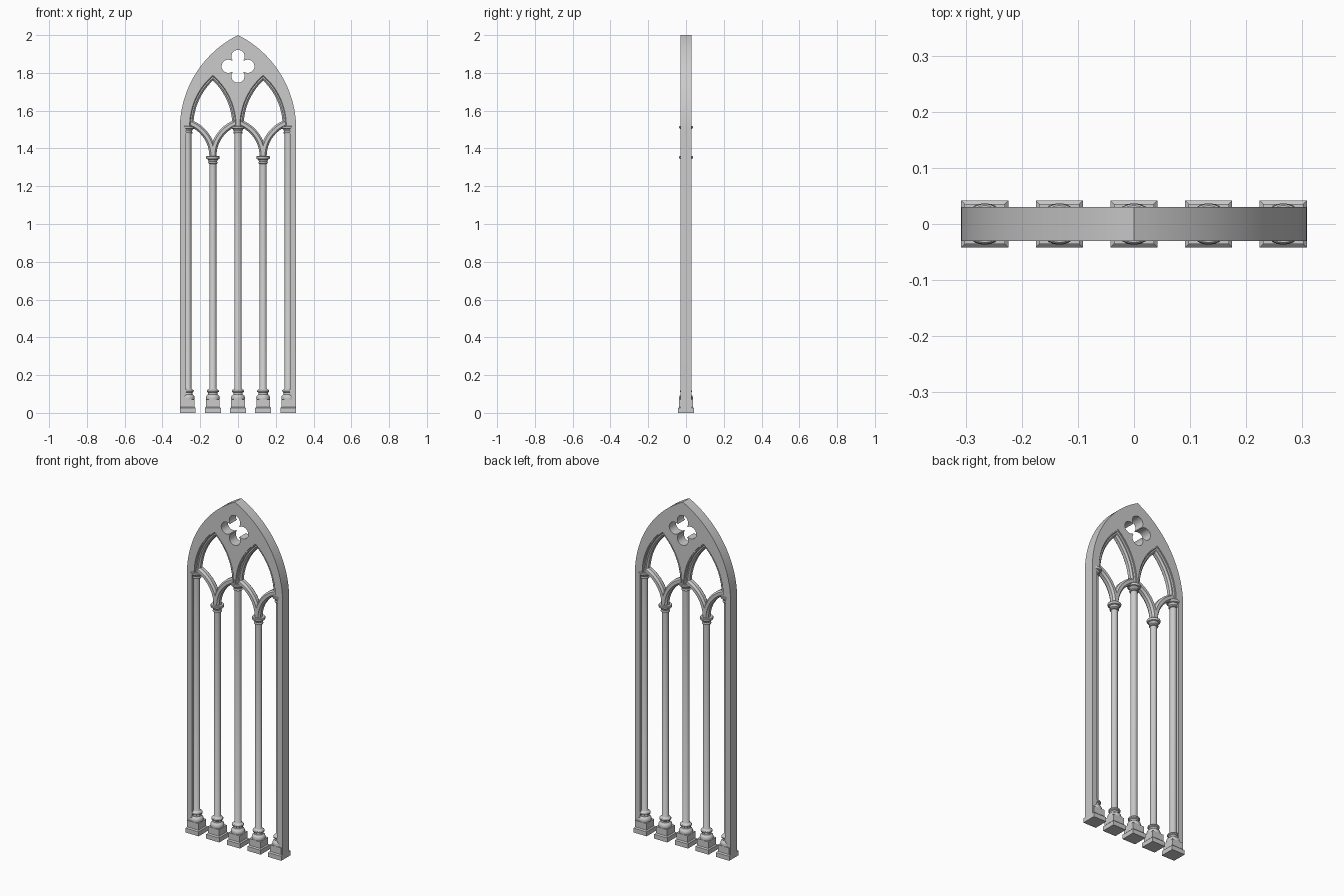
import bpy, bmesh
from math import sin, cos, acos, pi, radians

if "Cube" in bpy.data.objects:
    bpy.data.objects.remove(bpy.data.objects["Cube"])

BAY = 0.133            # spacing of the columns
SPRING = 1.52          # top of the tall capitals
LOW = 1.36             # top of the low capitals
SUB_C, SUB_R = 0.227, 0.355   # sub-arch centre offset and radius


def finish(name, bm, angle=35):
    bmesh.ops.remove_doubles(bm, verts=bm.verts, dist=1e-5)
    bmesh.ops.recalc_face_normals(bm, faces=bm.faces)
    me = bpy.data.meshes.new(name)
    bm.to_mesh(me)
    bm.free()
    ob = bpy.data.objects.new(name, me)
    bpy.context.collection.objects.link(ob)
    bpy.ops.object.select_all(action='DESELECT')
    ob.select_set(True)
    bpy.context.view_layer.objects.active = ob
    bpy.ops.object.shade_smooth_by_angle(angle=radians(angle))
    return ob


def arc(cx, cz, r, a0, a1, n):
    return [(cx + r * cos(a0 + (a1 - a0) * i / n),
             cz + r * sin(a0 + (a1 - a0) * i / n)) for i in range(n + 1)]


def plate(name, loops, depth):
    """Filled flat outline with holes, extruded along y."""
    cu = bpy.data.curves.new(name, 'CURVE')
    cu.dimensions, cu.fill_mode, cu.extrude = '2D', 'BOTH', depth
    for pts in loops:
        sp = cu.splines.new('POLY')
        sp.points.add(len(pts) - 1)
        for p, (x, z) in zip(sp.points, pts):
            p.co = (x, z, 0, 1)
        sp.use_cyclic_u = True
    tmp = bpy.data.objects.new(name + "_outline", cu)
    bpy.context.collection.objects.link(tmp)
    me = bpy.data.meshes.new_from_object(
        tmp.evaluated_get(bpy.context.evaluated_depsgraph_get()))
    bm = bmesh.new()
    bm.from_mesh(me)
    for v in bm.verts:
        x, z, y = v.co
        v.co = (x, -y, z)
    bpy.data.objects.remove(tmp)
    bpy.data.curves.remove(cu)
    bpy.data.meshes.remove(me)
    return finish(name, bm)


def half_arch(bm, cx, cz, section, x_end, axis, side, n=16):
    """Sweep an (r, y) section from the springing to the plane x = x_end.
    Coordinates are relative to axis; side = -1 mirrors about it."""
    rings = []
    for i in range(n + 1):
        ring = []
        for r, y in section:
            a = acos((x_end - cx) / r) * i / n
            ring.append(bm.verts.new((axis + side * (cx + r * cos(a)), y, cz + r * sin(a))))
        rings.append(ring)
    m = len(section)
    for a, b in zip(rings, rings[1:]):
        for j in range(m):
            bm.faces.new((a[j], a[(j + 1) % m], b[(j + 1) % m], b[j]))
    bm.faces.new(rings[0])
    bm.faces.new(rings[-1])


def column(name, x, top):
    prof = [(0, .066), (.035, .068), (.037, .08), (.034, .09), (.025, .098), (.025, .107),
            (.031, .111), (.032, .117), (.029, .122), (.022, .125), (.0185, .13)]
    prof += [(r, top + dz) for r, dz in
             [(.0185, -.042), (.024, -.040), (.025, -.036), (.023, -.032), (.022, -.028),
              (.027, -.018), (.034, -.015), (.036, -.010), (.036, -.003), (.033, 0), (0, 0)]]
    bm = bmesh.new()
    vs = [bm.verts.new((r, 0, z)) for r, z in prof]
    es = [bm.edges.new(e) for e in zip(vs, vs[1:])]
    bmesh.ops.spin(bm, geom=vs + es, cent=(0, 0, 0), axis=(0, 0, 1),
                   angle=2 * pi, steps=24)
    bmesh.ops.translate(bm, verts=bm.verts, vec=(x, 0, 0))
    finish(name, bm)


def plinth(name, x):
    bm = bmesh.new()
    # stepped square block with a chamfered step
    rows = [(.042, 0), (.042, .026), (.036, .032), (.036, .07)]
    loops = [[bm.verts.new((x + sx * h, sy * h, z)) for sx, sy in
              ((-1, -1), (1, -1), (1, 1), (-1, 1))] for h, z in rows]
    for a, b in zip(loops, loops[1:]):
        for j in range(4):
            bm.faces.new((a[j], a[(j + 1) % 4], b[(j + 1) % 4], b[j]))
    bm.faces.new(loops[0])
    bm.faces.new(loops[-1])
    finish(name, bm, 25)


# Frame: outer pointed arch, jambs, sub-arch cut-outs and quatrefoil hole
oc, orad = 0.248, 0.556
half = arc(-oc, 2 - (orad**2 - oc**2) ** .5, orad, acos(oc / orad), 0, 24)
half += [(.308, 0), (.276, 0), (.276, SPRING - .01)]
end = acos(SUB_C / SUB_R)
half += arc(BAY - SUB_C, SPRING, SUB_R, 0, end, 18)
half += arc(BAY + SUB_C, SPRING, SUB_R, pi - end, pi, 18)[1:]
outline = half + [(-x, z) for x, z in reversed(half) if x > 1e-6]
foil = []
for k in range(4):
    a = k * pi / 2
    foil += arc(.052 * cos(a), 1.835 + .052 * sin(a), .035,
                a - radians(125), a + radians(125), 20)
plate("tracery_frame", [outline, foil], .03)

# Stepped mouldings lining the two sub-arches
front = [(.360, -.026), (.350, -.024), (.346, -.018), (.339, -.018), (.330, -.009)]
section = front + [(r, -y) for r, y in reversed(front)]
for label, axis in (("left", -BAY), ("right", BAY)):
    bm = bmesh.new()
    for side in (-1, 1):
        half_arch(bm, -SUB_C, SPRING, section, 0, axis, side)
    finish("sub_arch_moulding_" + label, bm, 25)

# Branching lower arches that spring from the low columns
front = [(.205, -.010), (.196, -.021), (.179, -.021), (.170, -.010)]
section = front + [(r, -y) for r, y in reversed(front)]
for label, axis in (("left", -BAY), ("right", BAY)):
    bm = bmesh.new()
    for side in (-1, 1):
        half_arch(bm, -.189, LOW, section, -.116, axis, side)
    finish("branching_arch_" + label, bm, 25)

# Columns with capitals, bases and square plinths
for i in range(-2, 3):
    column(f"column_{i + 3}", i * BAY, LOW if i % 2 else SPRING)
    plinth(f"plinth_{i + 3}", i * BAY)
